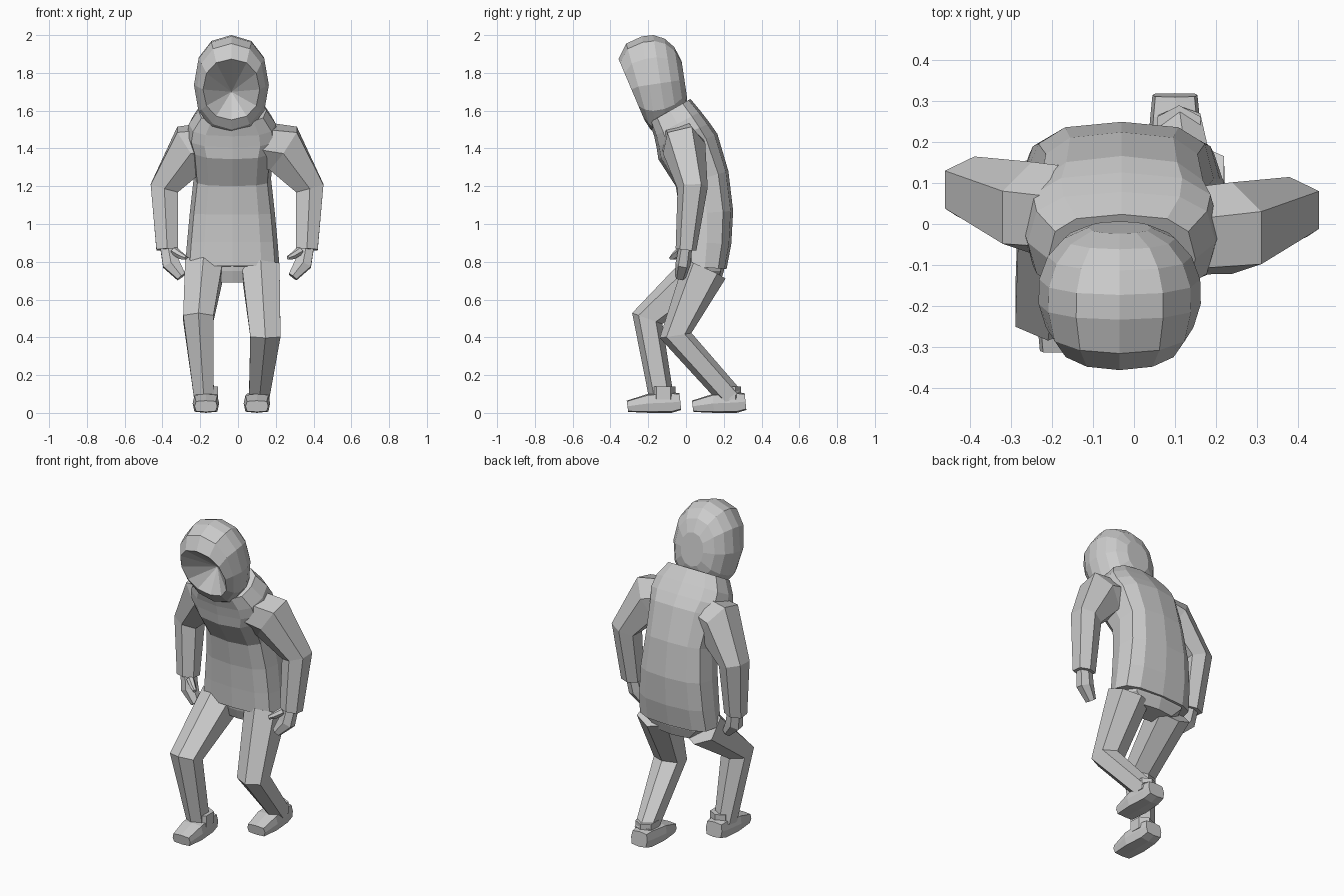
import bpy, bmesh, math
from mathutils import Vector

cube = bpy.data.objects.get("Cube")
if cube:
    bpy.data.objects.remove(cube, do_unlink=True)

GREY = (0.6, 0.6, 0.6, 1)
grey = bpy.data.materials.new("plain grey")
grey.use_nodes = True
grey.diffuse_color = GREY
grey.node_tree.nodes["Principled BSDF"].inputs["Base Color"].default_value = GREY

ACROSS = Vector((1, 0, 0))


def signed_power(value, power):
    """Superellipse term; a low power gives a boxier section."""
    return math.copysign(abs(value) ** power, value) if abs(value) > 1e-6 else 0


def tube(name, path, sizes, sides=6, power=0.8, hollow_tip=None):
    """Skin sections of (half width, half depth) set square to a path."""
    path = [Vector(point) for point in path]
    steps = [(b - a).normalized() for a, b in zip(path, path[1:])]
    angles = [math.tau * k / sides for k in range(sides)]
    widest = max(signed_power(math.sin(a), power) for a in angles)

    bm = bmesh.new()
    rows = []
    for k, (centre, (width, depth)) in enumerate(zip(path, sizes)):
        before = steps[max(k - 1, 0)]
        after = steps[min(k, len(steps) - 1)]
        along = (before + after).normalized()
        back = along.cross(ACROSS).normalized()
        out = back.cross(along)
        rows.append([bm.verts.new(
            centre
            + back * depth * signed_power(math.cos(a), power)
            + out * width * signed_power(math.sin(a), power) / widest)
            for a in angles])

    for lower, upper in zip(rows, rows[1:]):
        for k in range(sides):
            j = (k + 1) % sides
            bm.faces.new((lower[k], lower[j], upper[j], upper[k]))
    bm.faces.new(rows[-1])
    if hollow_tip:
        tip = bm.verts.new(hollow_tip)
        for k in range(sides):
            bm.faces.new((tip, rows[0][k], rows[0][(k + 1) % sides]))
    else:
        bm.faces.new(rows[0])
    bmesh.ops.recalc_face_normals(bm, faces=bm.faces)

    mesh = bpy.data.meshes.new(name)
    bm.to_mesh(mesh)
    bm.free()
    mesh.materials.append(grey)
    part = bpy.data.objects.new(name, mesh)
    bpy.context.collection.objects.link(part)


# Sweatshirt torso, following a stooped spine from hem to sloping yoke
middle = -0.03
spine = [(0.1, 0.77), (0.11, 0.9), (0.11, 1.06), (0.085, 1.24),
         (0.01, 1.41), (-0.015, 1.47), (-0.045, 1.53), (-0.085, 1.6)]
girth = [(0.25, 0.115), (0.24, 0.13), (0.225, 0.14), (0.205, 0.145),
         (0.22, 0.17), (0.24, 0.155), (0.23, 0.14), (0.18, 0.125)]
tube("torso", [(middle, y, z) for y, z in spine], girth, sides=12, power=0.7)

# Hood: a blunt dome on a tilted axis, open and hollow at the face
head = Vector((middle - 0.005, -0.17, 1.74))
axis = Vector((0, 1, 0.15)).normalized()
hood_path = [head - axis * 0.12 - Vector((0, 0, 0.01))]
hood_sizes = [(0.15, 0.175)]
for k in range(6):
    angle = 1.06 + 0.36 * k
    swell = math.sin(angle) ** 0.75
    hood_path.append(head - axis * 0.17 * math.cos(angle))
    hood_sizes.append((0.2 * swell, 0.262 * swell))
tube("hood", hood_path, hood_sizes, sides=12, power=0.9,
     hollow_tip=head + Vector((0, 0.02, -0.04)))

# Pelvis below the hem
tube("pelvis", [(middle, 0.11, z) for z in (0.84, 0.75, 0.69)],
     [(0.22, 0.1), (0.2, 0.09), (0.13, 0.07)], sides=8, power=0.6)

# Legs in mid stride, each bent at the knee
leg_sizes = [(0.1, 0.12), (0.08, 0.085), (0.052, 0.065)]
tube("right_leg", [(-0.18, 0.1, 0.76), (-0.21, -0.205, 0.5),
                   (-0.18, -0.13, 0.08)], leg_sizes)
tube("left_leg", [(0.12, 0.1, 0.76), (0.145, -0.055, 0.41),
                  (0.11, 0.24, 0.08)], leg_sizes)

# Shoes and ankle collars
for side, x, heel in (("right", -0.17, -0.03), ("left", 0.1, 0.315)):
    sole = [(0, 0.06), (0.05, 0.055), (0.17, 0.05), (0.28, 0.035)]
    tube(side + "_shoe", [(x, heel - run, z) for run, z in sole],
         [(0.055, 0.045), (0.06, 0.055), (0.07, 0.05), (0.06, 0.03)],
         sides=8, power=0.4)
    tube(side + "_ankle_collar",
         [(x + 0.01, heel - 0.09, z) for z in (0.07, 0.14)],
         [(0.053, 0.065)] * 2)

# Sleeves, hands and thumbs, mirrored with the right arm swung back
for side, mirror, lean, swing in (("left", 1, 0, 0), ("right", -1, 0.01, 0.05)):
    def arm_points(*points):
        return [(mirror * x - lean, y + swing, z) for x, y, z in points]

    tube(side + "_sleeve",
         arm_points((0.1, -0.02, 1.43), (0.24, -0.01, 1.4),
                    (0.38, 0.035, 1.19), (0.365, 0, 0.865)),
         [(0.1, 0.11), (0.125, 0.115), (0.075, 0.08), (0.057, 0.055)])
    tube(side + "_hand",
         arm_points((0.365, 0, 0.9), (0.345, -0.015, 0.79),
                    (0.29, -0.03, 0.72)),
         [(0.04, 0.035), (0.045, 0.04), (0.025, 0.03)])
    tube(side + "_thumb",
         arm_points((0.33, -0.03, 0.86), (0.29, -0.06, 0.83),
                    (0.265, -0.08, 0.82)),
         [(0.02, 0.02), (0.015, 0.02), (0.01, 0.01)])
